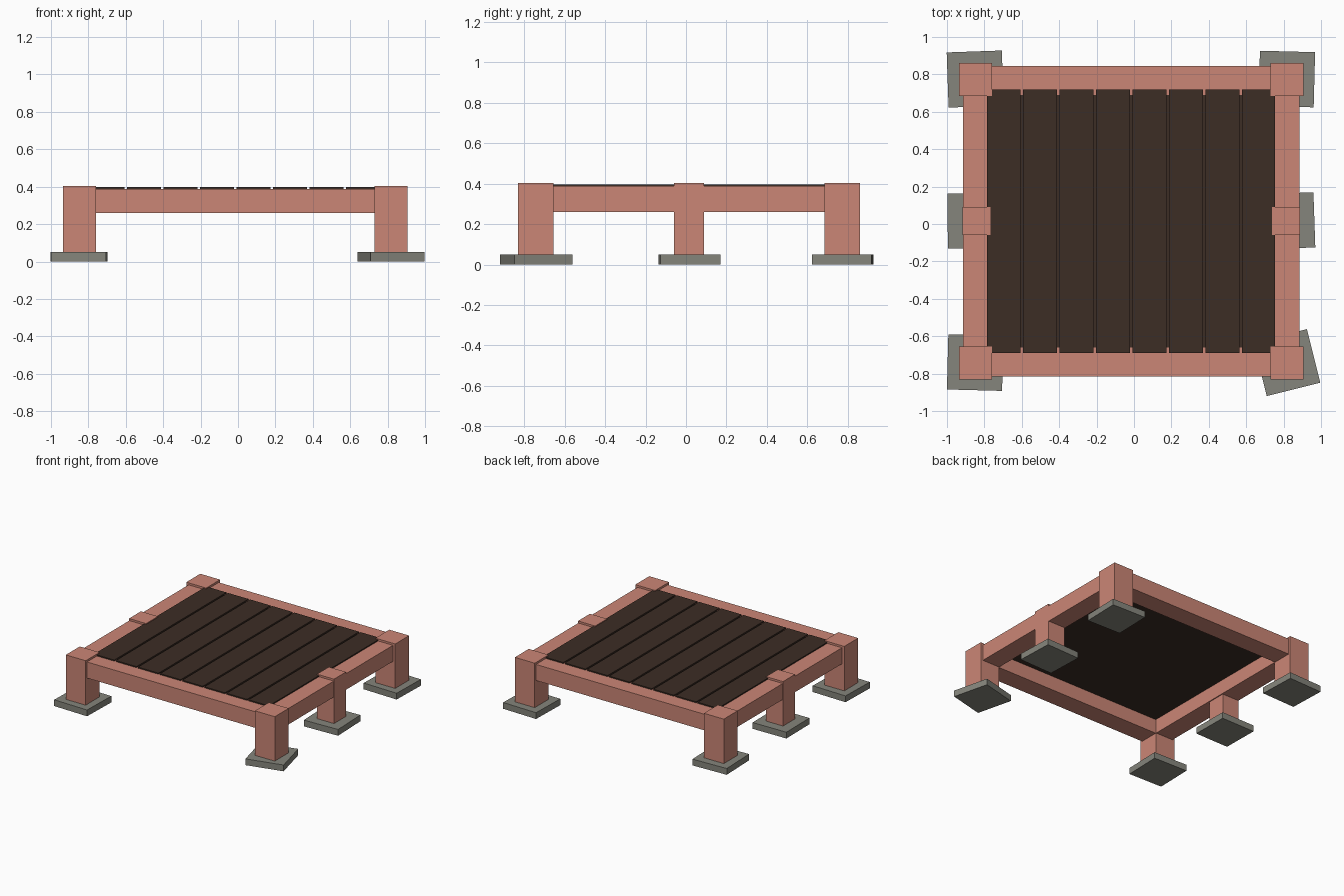
import bpy
import math

cube = bpy.data.objects.get("Cube")
if cube:
    bpy.data.objects.remove(cube, do_unlink=True)


def make_material(name, rgb):
    mat = bpy.data.materials.new(name)
    mat.use_nodes = True
    mat.diffuse_color = (*rgb, 1)
    mat.node_tree.nodes["Principled BSDF"].inputs["Base Color"].default_value = (*rgb, 1)
    return mat


timber = make_material("reddish timber", (0.60, 0.24, 0.18))
dark_wood = make_material("dark deck wood", (0.045, 0.026, 0.018))
stone = make_material("grey stone", (0.235, 0.235, 0.20))


def box(name, x, y, z, mat, turn=0):
    """Box from (min, max) ranges, turned about its own vertical axis."""
    ranges = (x, y, z)
    bpy.ops.mesh.primitive_cube_add(size=1, location=[(a + b) / 2 for a, b in ranges])
    obj = bpy.context.object
    obj.name = name
    obj.scale = [b - a for a, b in ranges]
    obj.rotation_euler.z = math.radians(turn)
    obj.data.materials.append(mat)
    return obj


def around(center, size):
    return (center - size / 2, center + size / 2)


CX, CY = -0.015, 0.015         # centre of the frame
HALF_X, HALF_Y = 0.833, 0.758  # post centres from the frame centre
BASE, BEAM_TOP, POST_TOP = 0.05, 0.388, 0.404

# Posts, with foot stones set slightly askew
turns = {("left", "front"): 14, ("left", "middle"): 2, ("left", "back"): -1.5,
         ("right", "front"): -1.5, ("right", "middle"): 0.7, ("right", "back"): 2}
for side, sx in (("left", 1), ("right", -1)):
    for row, sy in (("front", -1), ("middle", 0), ("back", 1)):
        x, y = CX + sx * HALF_X, CY + sy * HALF_Y
        width = 0.175 if sy else 0.15
        px = x if sy else CX + sx * 0.828
        box(f"{row}_{side}_post", around(px, width), around(y, width), (BASE, POST_TOP), timber)
        box(f"{row}_{side}_foot", around(x - 0.001, 0.295), around(y + 0.002, 0.295),
            (0, BASE), stone, turns[side, row])

# Beams between the posts
for side, sx in (("left", 1), ("right", -1)):
    box(f"{side}_beam", around(CX + sx * 0.823, 0.155), around(CY, 2 * HALF_Y),
        (0.26, BEAM_TOP), timber)
for row, sy in (("front", -1), ("back", 1)):
    box(f"{row}_beam", around(CX, 2 * HALF_X), around(CY + sy * 0.752, 0.155),
        (0.26, BEAM_TOP), timber)

# Deck underlay and planks
box("deck_underlay", around(CX, 1.49), around(CY, 1.35), (0.374, 0.386), dark_wood)
PITCH, GAP, EDGE = 0.195, 0.014, 0.77
for i in range(8):
    start = max(CX - EDGE, CX + (i - 4) * PITCH + GAP / 2)
    end = min(CX + EDGE, CX + (i - 3) * PITCH - GAP / 2)
    box(f"deck_plank_{i + 1}", (start, end), around(CY, 1.41), (0.385, 0.397), dark_wood)
